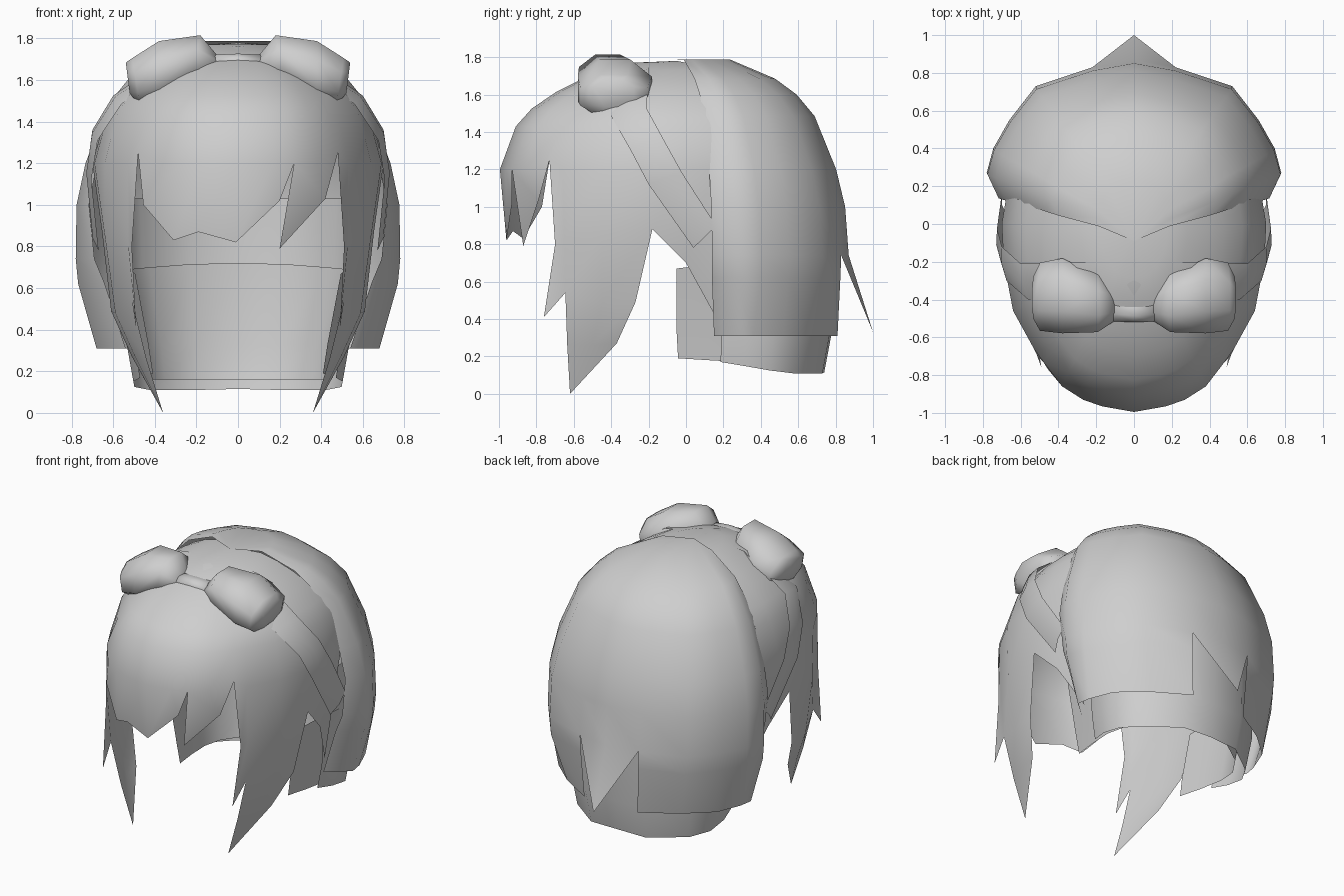
import bpy, bmesh, math
from mathutils import Vector

cube = bpy.data.objects.get("Cube")
if cube:
    bpy.data.objects.remove(cube, do_unlink=True)

TONE = (0.62, 0.62, 0.62, 1)
grey = bpy.data.materials.new("mid_grey")
grey.use_nodes = True
grey.diffuse_color = TONE
grey.node_tree.nodes["Principled BSDF"].inputs["Base Color"].default_value = TONE


def build(name, polys, is_open=True):
    """Weld polygons given as corner points into one smooth object."""
    bm = bmesh.new()
    for p in polys:
        pts = []
        for c in p:
            if tuple(c) not in pts:
                pts.append(tuple(c))
        if len(pts) > 2:
            bm.faces.new([bm.verts.new(c) for c in pts])
    bmesh.ops.remove_doubles(bm, verts=bm.verts, dist=0.0005)
    bmesh.ops.recalc_face_normals(bm, faces=bm.faces)
    # open sheets: make the normals point away from the middle of the head
    mid = Vector((0, 0, 0.9))
    if is_open and sum((f.calc_center_median() - mid).dot(f.normal) * f.calc_area() for f in bm.faces) < 0:
        bmesh.ops.reverse_faces(bm, faces=bm.faces)
    me = bpy.data.meshes.new(name)
    bm.to_mesh(me)
    bm.free()
    me.materials.append(grey)
    for f in me.polygons:
        f.use_smooth = True
    bpy.context.collection.objects.link(bpy.data.objects.new(name, me))


def strip(a, b):
    """Quads between two rows of points."""
    return [(a[i], a[i + 1], b[i + 1], b[i]) for i in range(len(a) - 1)]


def rows(rings):
    return [q for a, b in zip(rings, rings[1:]) for q in strip(a, b)]


def flip(points):
    return [(-x, y, z) for x, y, z in points]


def ring(rim, centre_y, sx, sy, z):
    """Outline scaled about (0, centre_y) at height z."""
    return [(x * sx, centre_y + (y - centre_y) * sy, z) for x, y in rim]


def both(half):
    """Half outline from +x to the middle, continued to -x."""
    return half + [(-x, y) for x, y in reversed(half[:-1])]


# Back hair: dome whose front edges turn inward towards the hem
def dome_rim(front_x):
    return both([(front_x, .14), (.78, .27), (.745, .40), (.66, .55), (.52, .73), (.22, .83), (0, .87)])


table = [(0, 0, 1.785), (.26, .34, 1.787), (.56, .59, 1.685), (.68, .71, 1.60), (.80, .81, 1.485),
         (.94, .93, 1.2), (.995, .98, 1.0)]
low = ring(dome_rim(.69), -.09, 1, 1, .74)
lower = ring(dome_rim(.65), -.09, .985, .995, .62)
hem = ring(both([(.54, .15), (.68, .27), (.665, .36), (.60, .52), (.43, .67), (.20, .81), (0, .82)]),
           0, 1, 1, .31)
polys = rows([ring(dome_rim(.72), -.09, *row) for row in table] + [low])
n = len(low)
for a, b in ((0, 6), (n - 6, n)):
    polys += rows([low[a:b], lower[a:b], hem[a:b]])
# pointed lock flicking out at the centre back
tip, c = (0, 1.0, .33), n // 2
polys += [(low[c - 1], low[c], tip), (low[c], low[c + 1], tip)]
build("back_hair", polys)


# Nape hair: two layers, the inner one reaching further forward
def nape(name, half, tops, hems, flare, tuck):
    outline = both(half)
    tops, hems = (h + h[-2::-1] for h in (tops, hems))
    top = [(x * flare, y, z) for (x, y), z in zip(outline, tops)]
    mid = ring(outline, .1, 1, 1, .33)
    end = [(x, y, z) for (x, y, _), z in zip(ring(outline, .1, tuck, tuck, 0), hems)]
    build(name, rows([top, mid, end]))


nape("nape_outer", [(.50, .19), (.535, .32), (.53, .47), (.45, .60), (.22, .77), (0, .78)],
     [.95, 1.0, 1.03, 1.03, 1.03, 1.03], [.17, .15, .125, .11, .11, .115], 1.05, .94)
nape("nape_inner", [(.43, -.05), (.46, .12), (.48, .3), (.46, .45), (.37, .58), (.2, .70), (0, .72)],
     [.67, .69, .69, .69, .70, .715, .72], [.19, .18, .17, .16, .16, .16, .16], 1.15, .95)

# Front hair: cap, fringe and side locks
rim = both([(.675, .15), (.70, 0), (.69, -.2), (.64, -.46), (.53, -.66), (.48, -.73),
            (.38, -.86), (.27, -.93), (.17, -.965), (0, -.995)])
table = [(0, 1.78), (.25, 1.77), (.40, 1.732), (.56, 1.672), (.68, 1.615), (.82, 1.525), (.91, 1.43), (1, 1.2)]
cap = [ring(rim, -.05, s, s, z) for s, z in table]
R = cap[-1]
for i in (5, 13):
    R[i] = (R[i][0], R[i][1], 1.25)
polys = rows(cap)

# Fringe: broad lock, then a separate pointed lock
fringe = [R[7], (.2, -.93, 1.02), (-.01, -.96, .82), (-.19, -.925, .87), (-.31, -.87, .83),
          (-.455, -.77, 1.0), R[13]]
polys += strip(R[7:14], fringe)
polys += [(R[7], (.2, -.87, .79), (.42, -.79, 1.03), R[6]), (R[6], (.42, -.79, 1.03), R[5])]

# Side locks, mirrored
r = R[:6]
l1 = [(.655, -.18, .88), (.64, -.45, .85), (.53, -.65, .83)]
l2 = [(.61, -.27, .49), (.59, -.45, .48), (.51, -.645, .54)]
l3 = [(.51, -.37, .27), (.49, -.50, .26), (.44, -.635, .26)]
end = (.36, -.62, 0)
sides = rows([r[2:5], l1, l2, l3])
sides += [(l3[0], l3[1], end), (l3[1], l3[2], end)]
# thin lock beside the fringe
sides += [(r[4], r[5], (.51, -.70, .80), l1[2]), (l1[2], (.51, -.70, .80), (.49, -.76, .41), l2[2])]
# short lock behind the ear
ear = [(.54, .165, .40), (.62, 0, .70), l1[0]]
sides += strip(r[:3], ear)
polys += sides + [flip(p) for p in sides]
build("front_hair", polys)

# Headband running from the bow down behind the ears, bulging along its middle
front_edge = [(0, -.45, 1.72), (.3, -.43, 1.66), (.56, -.40, 1.485), (.675, -.30, 1.31),
              (.705, -.2, 1.12), (.67, .04, .78)]
rear_edge = [(0, -.2, 1.775), (.3, -.2, 1.735), (.60, -.21, 1.525), (.70, -.12, 1.36),
             (.725, -.02, 1.18), (.70, .16, .90)]
ridge = []
for a, b in zip(front_edge, rear_edge):
    m = (Vector(a) + Vector(b)) / 2
    ridge.append((m.x * 1.02, m.y, .9 + (m.z - .9) * 1.02))
polys = rows([front_edge, ridge, rear_edge])
build("headband", polys + [flip(p) for p in polys])


# Bow: two rounded loops and a knot
def oval(x, y, z, ry, rz, lean=0, sides=8):
    pts = []
    for i in range(sides):
        a = 2 * math.pi * (i + .5) / sides
        pts.append((x + lean * math.sin(a), y + ry * math.cos(a), z + rz * math.sin(a)))
    return pts + pts[:1]


def loft(rings):
    return rows(rings) + [rings[0][:-1], rings[-1][:-1]]


loop = loft([oval(.09, -.44, 1.67, .07, .04), oval(.20, -.42, 1.70, .165, .125, -.02),
             oval(.38, -.38, 1.63, .215, .17), oval(.49, -.385, 1.59, .195, .125, .02),
             oval(.53, -.39, 1.61, .12, .08, .01)])
build("bow_loop_left", loop, False)
build("bow_loop_right", [flip(p) for p in loop], False)
build("bow_knot", loft([oval(-.11, -.45, 1.68, .07, .045), oval(0, -.46, 1.69, .065, .04),
                        oval(.11, -.45, 1.68, .07, .045)]), False)
